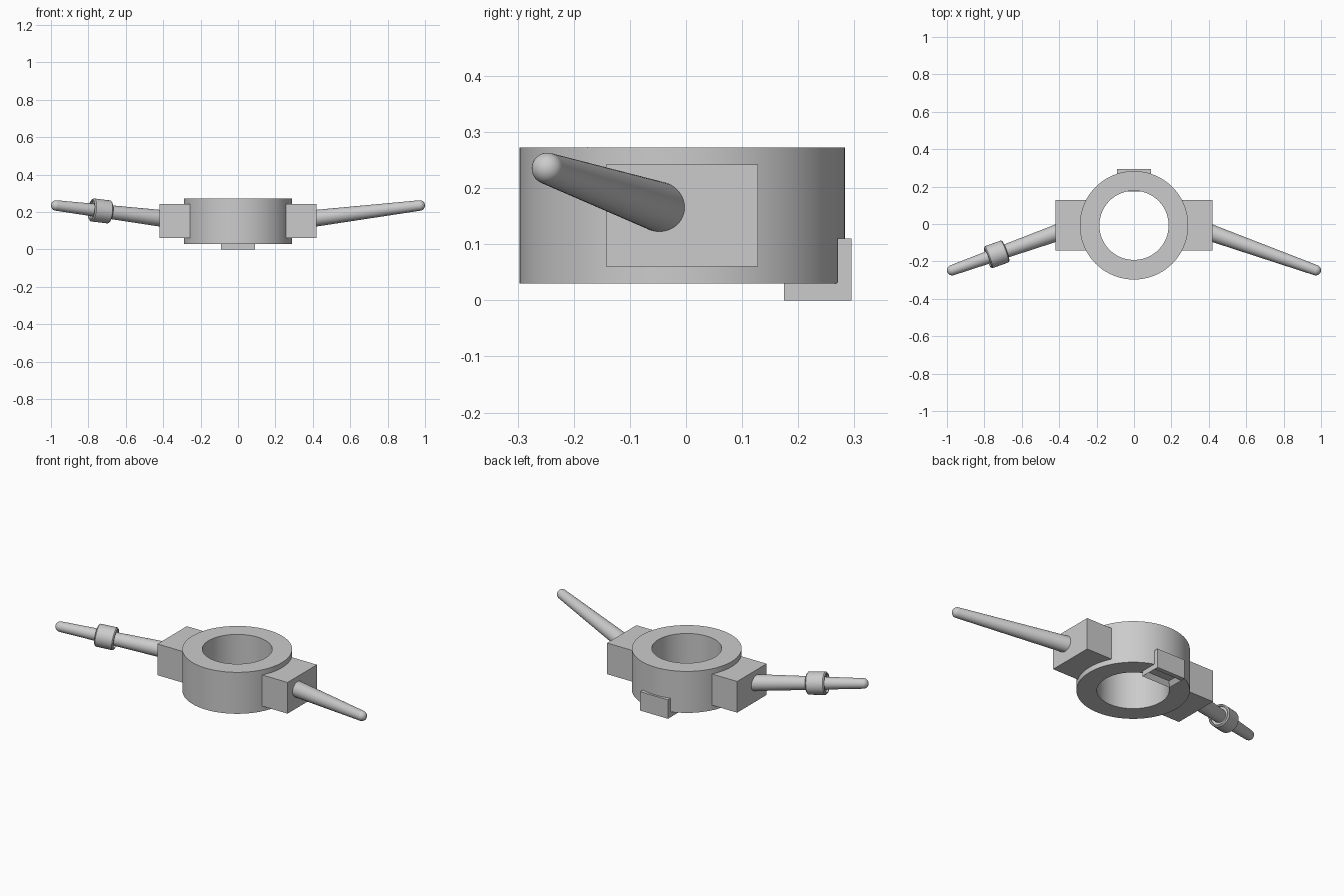
import bpy, bmesh, math
from mathutils import Vector

cube = bpy.data.objects.get("Cube")
if cube:
    bpy.data.objects.remove(cube, do_unlink=True)

grey = bpy.data.materials.new("light_grey")
grey.use_nodes = True
colour = (0.6, 0.6, 0.6, 1)
grey.diffuse_color = colour
grey.node_tree.nodes["Principled BSDF"].inputs["Base Color"].default_value = colour


def finish(name, bm, smooth=False):
    bmesh.ops.recalc_face_normals(bm, faces=bm.faces)
    mesh = bpy.data.meshes.new(name)
    bm.to_mesh(mesh)
    bm.free()
    mesh.materials.append(grey)
    obj = bpy.data.objects.new(name, mesh)
    bpy.context.collection.objects.link(obj)
    if smooth:
        bpy.ops.object.select_all(action='DESELECT')
        obj.select_set(True)
        bpy.context.view_layer.objects.active = obj
        bpy.ops.object.shade_smooth_by_angle(angle=math.radians(35))
    return obj


def box(bm, low, high):
    """Add an axis-aligned box between two corners and return its vertices."""
    low, high = Vector(low), Vector(high)
    verts = bmesh.ops.create_cube(bm, size=1)["verts"]
    for v in verts:
        v.co = (low + high) / 2 + v.co * (high - low)
    return verts


def lathe(name, profile, start, direction, steps=48, closed=False):
    """Spin (radius, distance) points around an axis."""
    bm = bmesh.new()
    verts = [bm.verts.new((r, 0, d)) for r, d in profile]
    edges = [bm.edges.new(pair) for pair in zip(verts, verts[1:])]
    if closed:
        edges.append(bm.edges.new((verts[-1], verts[0])))
    bmesh.ops.spin(bm, geom=verts + edges, cent=(0, 0, 0), axis=(0, 0, 1),
                   angle=math.tau, steps=steps)
    bmesh.ops.remove_doubles(bm, verts=bm.verts, dist=0.0001)
    obj = finish(name, bm, smooth=True)
    obj.rotation_mode = 'QUATERNION'
    obj.rotation_quaternion = Vector(direction).to_track_quat('Z', 'Y')
    obj.location = start
    return obj


# Central ring
centre_y = -0.007
lathe("central_ring", [(0.185, 0.03), (0.29, 0.03), (0.29, 0.272), (0.185, 0.272)],
      (0, centre_y, 0), (0, 0, 1), steps=96, closed=True)

# Side blocks and tapered round-ended handles
for side, label in ((1, "left"), (-1, "right")):
    bm = bmesh.new()
    box(bm, (side * 0.23, -0.143, 0.06), (side * 0.42, 0.128, 0.242))
    finish(label + "_block", bm)

    base = Vector((side * 0.40, -0.043, 0.165))
    tip = Vector((side * 0.972, -0.247, 0.235))
    axis = tip - base
    length = axis.length
    tip_r = 0.028
    profile = [(0, 0), (0.045, 0)]
    for i in range(9):
        a = math.pi / 2 * i / 8
        profile.append((tip_r * math.cos(a), length + tip_r * math.sin(a)))
    lathe(label + "_handle", profile, base, axis)

    # Hollow collar on the right handle only
    if side < 0:
        half = 0.052
        lathe("handle_collar",
              [(0.034, -half + 0.012), (0.05, -half + 0.012), (0.05, -half),
               (0.056, -half), (0.062, 0.006 - half), (0.062, half - 0.006),
               (0.056, half), (0.05, half), (0.05, half - 0.012),
               (0.034, half - 0.012)],
              base + axis * 0.585, axis, closed=True)

# Rear clip: upright plate and a foot with a recessed underside
bm = bmesh.new()
box(bm, (-0.09, 0.27, 0), (0.09, 0.295, 0.11))
finish("clip_plate", bm)

bm = bmesh.new()
box(bm, (-0.09, 0.175, 0), (0.09, 0.27, 0.032))
bottom = min(bm.faces, key=lambda f: f.calc_center_median().z)
bmesh.ops.inset_region(bm, faces=[bottom], thickness=0.025)
for v in bottom.verts:
    v.co.z += 0.025
finish("clip_foot", bm)
